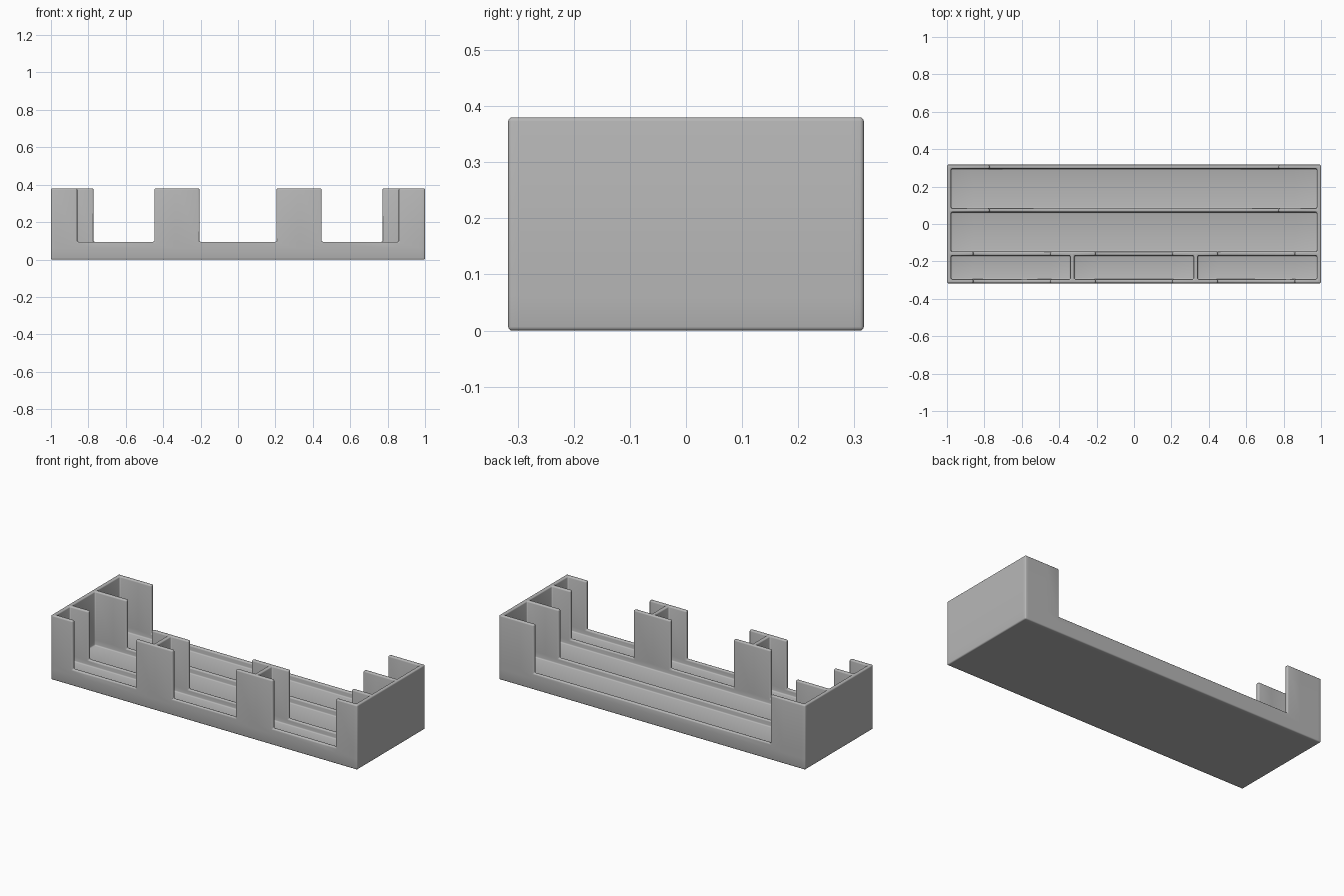
import bpy, bmesh, math

if "Cube" in bpy.data.objects:
    bpy.data.objects.remove(bpy.data.objects["Cube"])

TOP, RIM, FLOOR = 0.38, 0.095, 0.062

# Wall lines of the tray, front to back (start y, end y)
WALLS = [(-0.317, -0.295), (-0.169, -0.147), (0.063, 0.085), (0.295, 0.317)]

# Break planes of the block layout
half_x = [0.206, 0.319, 0.341, 0.447, 0.773, 0.859, 0.978, 1.0]
xs = [-v for v in reversed(half_x)] + half_x
ys = [v for wall in WALLS for v in wall]
zs = [0.0, FLOOR, RIM, TOP]


def solid(x, y, z):
    """Is the point inside the tray's material?"""
    ax = abs(x)
    if z < FLOOR or ax > 0.978:                  # floor slab and end walls
        return True
    if y < WALLS[1][0] and 0.319 < ax < 0.341:   # short cross dividers
        return True
    row = next((i for i, (a, b) in enumerate(WALLS) if a < y < b), None)
    if row is None:
        return False
    if z < RIM:                                  # low rims
        return True
    if row < 2:                                  # front posts and corners
        return ax > 0.859 or 0.206 < ax < 0.447
    return ax > 0.773                            # rear corners


axes = (xs, ys, zs)
size = [len(a) - 1 for a in axes]


def filled(cell):
    if any(c < 0 or c >= n for c, n in zip(cell, size)):
        return False
    return solid(*[(a[c] + a[c + 1]) / 2 for a, c in zip(axes, cell)])


# Skin the filled blocks with outside faces
bm = bmesh.new()
verts = {}


def vert(key):
    if key not in verts:
        verts[key] = bm.verts.new([a[k] for a, k in zip(axes, key)])
    return verts[key]


for i in range(size[0]):
    for j in range(size[1]):
        for k in range(size[2]):
            cell = (i, j, k)
            if not filled(cell):
                continue
            for d in range(3):
                u, v = (d + 1) % 3, (d + 2) % 3
                for side in (0, 1):
                    near = list(cell)
                    near[d] += 2 * side - 1
                    if filled(near):
                        continue
                    ring = []
                    for du, dv in ((0, 0), (1, 0), (1, 1), (0, 1)):
                        key = list(cell)
                        key[d] += side
                        key[u] += du
                        key[v] += dv
                        ring.append(vert(tuple(key)))
                    bm.faces.new(ring if side else ring[::-1])

mesh = bpy.data.meshes.new("compartment_tray")
bm.to_mesh(mesh)
bm.free()
tray = bpy.data.objects.new("compartment_tray", mesh)
bpy.context.collection.objects.link(tray)

# Single grey plastic
grey = bpy.data.materials.new("grey_plastic")
grey.diffuse_color = (0.47, 0.47, 0.47, 1.0)
grey.use_nodes = True
grey.node_tree.nodes["Principled BSDF"].inputs["Base Color"].default_value = grey.diffuse_color
mesh.materials.append(grey)

# Small rounded edges
bpy.context.view_layer.objects.active = tray
tray.select_set(True)
bevel = tray.modifiers.new("rounded_edges", 'BEVEL')
bevel.width = 0.007
bevel.segments = 3
bevel.limit_method = 'ANGLE'
bevel.angle_limit = math.radians(40)
bpy.ops.object.modifier_apply(modifier=bevel.name)
bpy.ops.object.shade_smooth_by_angle(angle=math.radians(35))
